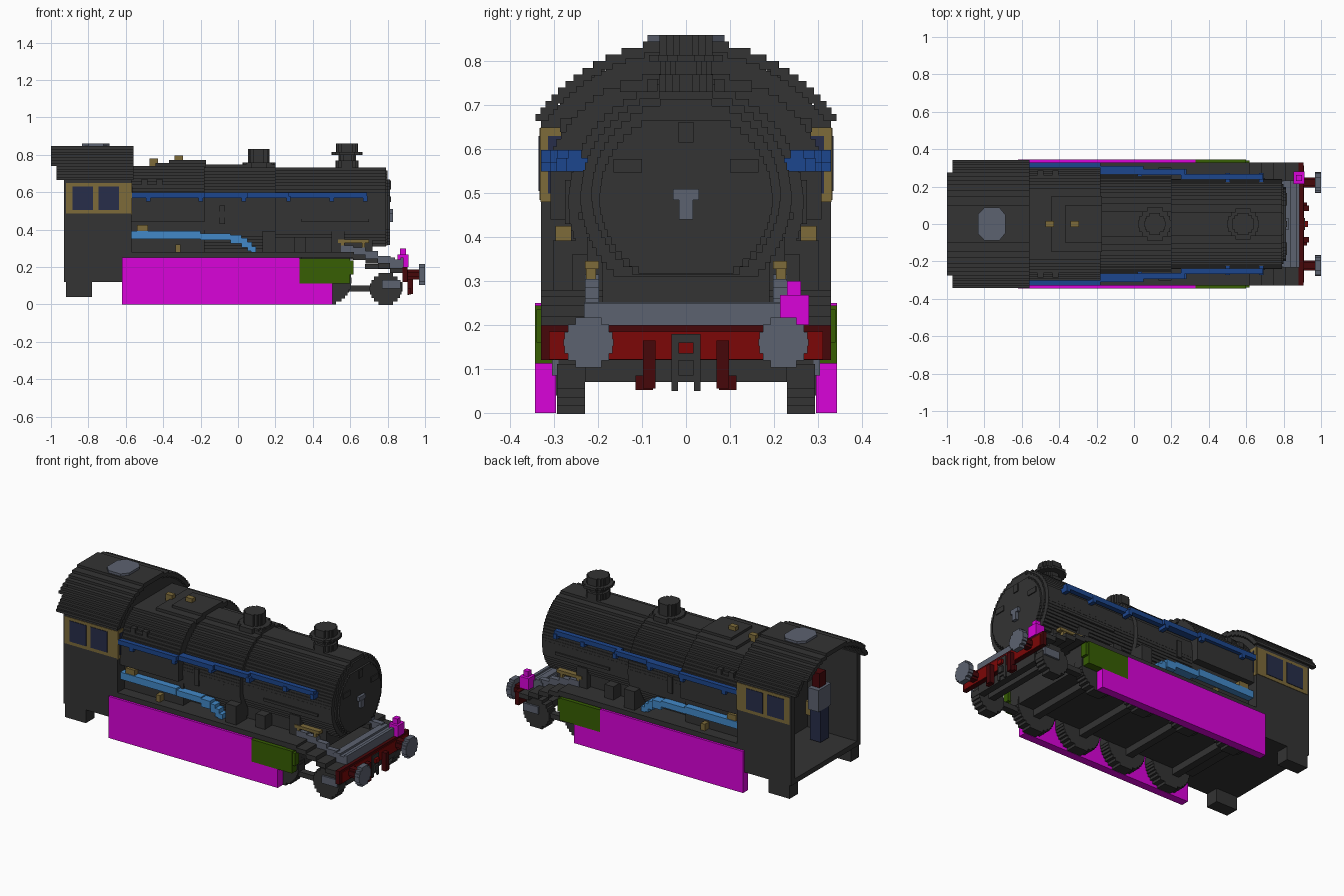
import bpy, bmesh, math

if "Cube" in bpy.data.objects:
    bpy.data.objects.remove(bpy.data.objects["Cube"], do_unlink=True)

COLOURS = {
    "charcoal": (0.033, 0.033, 0.033), "magenta": (0.7, 0.001, 0.7),
    "moss_green": (0.038, 0.112, 0.001), "slate_grey": (0.107, 0.122, 0.162),
    "red": (0.2, 0.002, 0.002), "dark_red": (0.062, 0.002, 0.003),
    "navy": (0.02, 0.027, 0.068), "blue": (0.012, 0.061, 0.27),
    "light_blue": (0.055, 0.25, 0.58), "brass": (0.205, 0.145, 0.042)}
MATS = {}
for name, rgb in COLOURS.items():
    m = bpy.data.materials.new(name)
    m.use_nodes = True
    m.diffuse_color = (*rgb, 1)
    m.node_tree.nodes["Principled BSDF"].inputs["Base Color"].default_value = (*rgb, 1)
    MATS[name] = m


def prism(name, pts, axis, a0, a1, mat="charcoal"):
    """Extrude a 2D outline along one axis."""
    place = {"x": lambda p, a: (a, p[0], p[1]),
             "y": lambda p, a: (p[0], a, p[1]),
             "z": lambda p, a: (p[0], p[1], a)}[axis]
    bm = bmesh.new()
    lo = [bm.verts.new(place(p, a0)) for p in pts]
    hi = [bm.verts.new(place(p, a1)) for p in pts]
    bm.faces.new(lo)
    bm.faces.new(hi)
    for i in range(len(pts)):
        j = (i + 1) % len(pts)
        bm.faces.new((lo[i], lo[j], hi[j], hi[i]))
    bmesh.ops.recalc_face_normals(bm, faces=bm.faces)
    me = bpy.data.meshes.new(name)
    bm.to_mesh(me)
    bm.free()
    me.materials.append(MATS[mat])
    ob = bpy.data.objects.new(name, me)
    bpy.context.scene.collection.objects.link(ob)
    return ob


def box(name, x0, x1, y0, y1, z0, z1, mat="charcoal"):
    return prism(name, [(x0, y0), (x1, y0), (x1, y1), (x0, y1)], "z", z0, z1, mat)


def pair(name, x0, x1, y0, y1, z0, z1, mat="charcoal"):
    """The same box on both sides of the engine."""
    box(name + "_left", x0, x1, y0, y1, z0, z1, mat)
    box(name + "_right", x0, x1, -y1, -y0, z0, z1, mat)


def steps(r, cz, z0, z1, n, cu=0.0, cap=9.0):
    """Blocky circular outline between two heights."""
    h = (z1 - z0) / n
    right = []
    for i in range(n):
        zm = z0 + (i + 0.5) * h
        w = min(cap, math.sqrt(max(r * r - (zm - cz) ** 2, 1e-4)))
        right += [(w, z0 + i * h), (w, z0 + (i + 1) * h)]
    return [(cu + w, z) for w, z in right] + [(cu - w, z) for w, z in reversed(right)]


def disc(r, cu, cv, n):
    return steps(r, cv, cv - r, cv + r, n, cu)


# Boiler in three blocky barrels, wider towards the cab
prism("smokebox", steps(0.24, 0.492, 0.31, 0.732, 26), "x", 0.2, 0.79)
prism("boiler_barrel", steps(0.268, 0.48, 0.28, 0.748, 28), "x", -0.18, 0.2)
prism("firebox_top", steps(0.335, 0.455, 0.44, 0.74, 18, cap=0.308), "x", -0.58, -0.18)
box("firebox_sides", -0.58, -0.18, -0.262, 0.262, 0.26, 0.46)
prism("smokebox_ring", steps(0.215, 0.5, 0.315, 0.715, 24), "x", 0.79, 0.8)
prism("smokebox_door", steps(0.197, 0.49, 0.317, 0.667, 21), "x", 0.8, 0.812)
box("door_hinge_top", 0.81, 0.818, -0.017, 0.017, 0.615, 0.662)
pair("door_hinge", 0.81, 0.818, 0.1, 0.165, 0.547, 0.578)
box("door_handle_top", 0.81, 0.828, -0.03, 0.03, 0.485, 0.51, "slate_grey")
box("door_handle_base", 0.81, 0.83, -0.016, 0.016, 0.44, 0.485, "slate_grey")

# Chimney, dome and boiler top fittings
for r, z0, z1 in ((0.062, 0.7, 0.77), (0.047, 0.77, 0.8), (0.084, 0.8, 0.815), (0.06, 0.815, 0.86)):
    prism("chimney", disc(r, 0.583, 0, 8), "z", z0, z1)
for r, z0, z1 in ((0.088, 0.72, 0.76), (0.058, 0.76, 0.83)):
    prism("steam_dome", disc(r, 0.112, 0, 8), "z", z0, z1)
box("firebox_cover", -0.44, -0.17, -0.15, 0.15, 0.73, 0.757)
box("firebox_cover_top", -0.37, -0.17, -0.1, 0.1, 0.757, 0.772)
for x, z in ((-0.45, 0.78), (-0.317, 0.796)):
    box("safety_valve", x - 0.022, x + 0.022, -0.016, 0.016, 0.735, z, "brass")
for x in (-0.5, -0.42):
    pair("wash_plug", x - 0.015, x + 0.015, 0.24, 0.287, 0.64, 0.67)

# Handrails follow the barrels, with posts
RAILS = ((-0.57, -0.18, 0.3, 0.33), (-0.2, 0.05, 0.265, 0.31),
         (0.03, 0.27, 0.262, 0.293), (0.25, 0.69, 0.238, 0.268))
for x0, x1, y0, y1 in RAILS:
    pair("handrail", x0, x1, y0, y1, 0.57, 0.598, "blue")
for x, y in ((-0.48, 0.33), (-0.2, 0.33), (0.03, 0.31), (0.27, 0.295), (0.5, 0.273), (0.68, 0.273)):
    pair("handrail_post", x - 0.012, x + 0.012, y - 0.055, y, 0.55, 0.58, "blue")

# Feed pipes with blocky bends
PIPE = ((-0.57, -0.2, 0.35, 0.392, 0.302), (-0.2, -0.04, 0.345, 0.38, 0.296),
        (-0.04, 0.02, 0.325, 0.372, 0.296), (0.02, 0.05, 0.305, 0.355, 0.288),
        (0.05, 0.075, 0.285, 0.335, 0.288), (0.07, 0.097, 0.27, 0.31, 0.288))
for x0, x1, z0, z1, y in PIPE:
    pair("feed_pipe", x0, x1, 0.24, y, z0, z1, "light_blue")
pair("lubricator", -0.54, -0.48, 0.26, 0.297, 0.392, 0.425, "brass")
pair("valve", -0.335, -0.308, 0.26, 0.3, 0.28, 0.32, "brass")
pair("side_pipe", 0.34, 0.7, 0.2, 0.245, 0.44, 0.456)
pair("air_pump", 0.13, 0.2, 0.2, 0.303, 0.26, 0.392)
pair("pump_bracket", 0.3, 0.36, 0.18, 0.26, 0.26, 0.36)
pair("side_bracket", -0.1, -0.07, 0.2, 0.275, 0.43, 0.53)
pair("steam_pipe", 0.5, 0.57, 0.18, 0.225, 0.26, 0.4)

# Cab shell, open at the back
pair("cab_side", -0.93, -0.57, 0.294, 0.33, 0.12, 0.68)
box("cab_floor", -0.93, -0.57, -0.33, 0.33, 0.12, 0.15)
box("cab_front_lower", -0.6, -0.57, -0.3, 0.3, 0.15, 0.68)
prism("cab_front_upper", steps(0.4, 0.43, 0.67, 0.825, 10, cap=0.32), "x", -0.6, -0.57)


def roof(name, z0, x0, x1, n):
    outer = steps(0.42, 0.43, z0, 0.846, n, cap=0.345)
    inner = steps(0.395, 0.43, z0, 0.82, n, cap=0.315)
    prism(name, outer + inner[::-1], "x", x0, x1)


roof("cab_roof", 0.665, -0.97, -0.56, 12)
roof("cab_roof_overhang", 0.74, -1.0, -0.97, 7)
HATCH = [(-0.835, -0.05), (-0.8, -0.088), (-0.72, -0.088), (-0.688, -0.05)]
prism("roof_hatch", HATCH + [(x, -y) for x, y in HATCH[::-1]], "z", 0.84, 0.86, "slate_grey")
pair("cab_step", -0.92, -0.78, 0.25, 0.33, 0.04, 0.12)

# Cab window frames and panes, on the sides and the front
pair("side_window_frame", -0.92, -0.572, 0.328, 0.333, 0.485, 0.648, "brass")
for x0, x1 in ((-0.885, -0.775), (-0.745, -0.635)):
    pair("side_window_pane", x0, x1, 0.333, 0.336, 0.505, 0.63, "navy")
pair("front_window_frame", -0.572, -0.566, 0.28, 0.331, 0.48, 0.65, "brass")
pair("front_window_pane", -0.567, -0.563, 0.25, 0.314, 0.5, 0.63, "navy")

# Crew figure and controls in the cab
box("crew_legs", -0.79, -0.72, -0.23, -0.15, 0.16, 0.35, "navy")
box("crew_torso", -0.79, -0.72, -0.25, -0.13, 0.35, 0.48, "slate_grey")
box("crew_head", -0.775, -0.725, -0.22, -0.16, 0.48, 0.565, "dark_red")
box("shovel", -0.7, -0.66, -0.24, -0.19, 0.28, 0.36, "brass")
box("fire_door", -0.62, -0.6, -0.07, 0.07, 0.28, 0.42, "slate_grey")
box("gauge", -0.62, -0.6, -0.04, 0.04, 0.5, 0.56, "brass")
box("regulator", -0.63, -0.6, -0.14, 0.0, 0.6, 0.62, "dark_red")

# Running boards, frame and cross members
pair("running_board", -0.58, 0.62, 0.16, 0.33, 0.25, 0.28)
box("frame", -0.6, 0.6, -0.232, 0.232, 0.115, 0.27)
box("saddle", -0.18, 0.72, -0.19, 0.19, 0.24, 0.36)
for x in (-0.48, -0.16, 0.16, 0.48):
    box("cross_member", x - 0.022, x + 0.022, -0.24, 0.24, 0.075, 0.12)

# Driving and leading wheels with blocky rims
for s in (-1, 1):
    for x in (-0.45, -0.14, 0.17, 0.48):
        prism("driving_wheel", disc(0.127, x, 0.127, 16), "y", s * 0.23, s * 0.294)
    prism("leading_wheel", disc(0.086, 0.79, 0.083, 9), "y", s * 0.23, s * 0.294)
box("leading_axle", 0.77, 0.81, -0.24, 0.24, 0.07, 0.11)
pair("axle_box", 0.77, 0.87, 0.29, 0.305, 0.085, 0.13, "slate_grey")
pair("truck_arm", 0.58, 0.75, 0.24, 0.28, 0.07, 0.1)

# Side skirts and cylinder covers
pair("skirt", -0.62, 0.33, 0.296, 0.344, 0.0, 0.25, "magenta")
pair("skirt_front", 0.33, 0.505, 0.296, 0.344, 0.0, 0.112, "magenta")
pair("cylinder_cover", 0.33, 0.6, 0.3, 0.344, 0.112, 0.245, "moss_green")
pair("cylinder_cover_end", 0.6, 0.617, 0.3, 0.34, 0.16, 0.235, "moss_green")
pair("cylinder", 0.34, 0.6, 0.2, 0.3, 0.115, 0.25)

# Sloping front platform with grey kerbs and brass rails
for i, z in enumerate((0.298, 0.288, 0.268, 0.243, 0.218)):
    x = 0.55 + 0.066 * i
    pair("platform_kerb", x, x + 0.067, 0.198, 0.23, z - 0.03, z + 0.017, "slate_grey")
    pair("platform_step", x, x + 0.066, 0.18, 0.33, z - 0.05, z - 0.022)
box("front_deck", 0.68, 0.883, -0.2, 0.2, 0.19, 0.215)
box("deck_plate", 0.79, 0.88, -0.232, 0.232, 0.2, 0.24, "slate_grey")
box("deck_ridge", 0.8, 0.84, -0.232, 0.232, 0.24, 0.252, "slate_grey")
box("deck_lip", 0.868, 0.886, -0.232, 0.232, 0.2, 0.25, "slate_grey")
pair("platform_rail", 0.535, 0.7, 0.198, 0.23, 0.328, 0.346, "brass")
for x in (0.56, 0.67):
    pair("platform_rail_post", x - 0.008, x + 0.008, 0.205, 0.228, 0.29, 0.33, "brass")

# Buffer beam, buffers and coupling
box("buffer_beam", 0.88, 0.905, -0.33, 0.33, 0.12, 0.2, "dark_red")
box("beam_face", 0.903, 0.909, -0.312, 0.312, 0.122, 0.185, "red")
for y in (-0.222, 0.222):
    prism("buffer_stem", disc(0.027, y, 0.16, 4), "x", 0.9, 0.97, "dark_red")
    prism("buffer_head", disc(0.057, y, 0.16, 7), "x", 0.968, 1.0, "slate_grey")
pair("brake_hose", 0.905, 0.935, 0.07, 0.098, 0.055, 0.165, "dark_red")
pair("hose_end", 0.905, 0.925, 0.075, 0.115, 0.052, 0.085, "dark_red")
box("coupling_plate", 0.905, 0.915, -0.033, 0.033, 0.07, 0.18)
box("coupling_hook", 0.91, 0.93, -0.017, 0.017, 0.135, 0.16, "red")
box("coupling_link", 0.91, 0.925, -0.017, 0.017, 0.085, 0.12)
pair("coupling_prong", 0.905, 0.915, 0.018, 0.033, 0.05, 0.07)
box("front_stay", 0.84, 0.88, -0.23, 0.23, 0.07, 0.12)

# Front lamp
box("lamp_body", 0.852, 0.912, 0.214, 0.28, 0.2, 0.268, "magenta")
box("lamp_top", 0.867, 0.898, 0.23, 0.262, 0.268, 0.3, "magenta")
